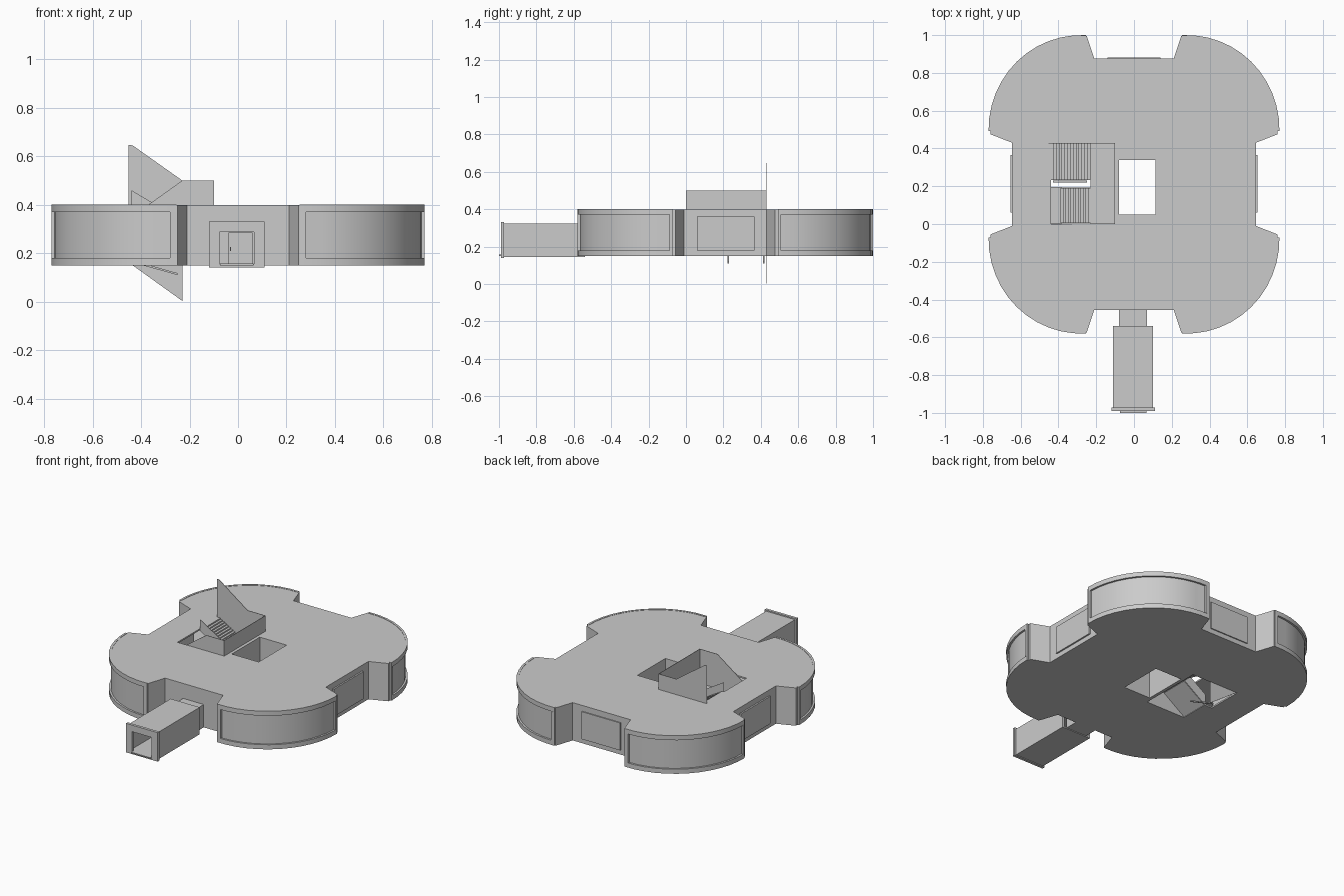
import bpy, bmesh, math
from mathutils import Vector

if "Cube" in bpy.data.objects:
    bpy.data.objects.remove(bpy.data.objects["Cube"])

CY = 0.21  # centre line of the four-lobed building


def finish(name, bm, smooth=False):
    bmesh.ops.recalc_face_normals(bm, faces=bm.faces)
    me = bpy.data.meshes.new(name)
    bm.to_mesh(me)
    bm.free()
    ob = bpy.data.objects.new(name, me)
    bpy.context.collection.objects.link(ob)
    if smooth:
        bpy.ops.object.select_all(action='DESELECT')
        ob.select_set(True)
        bpy.context.view_layer.objects.active = ob
        bpy.ops.object.shade_smooth_by_angle(angle=math.radians(25))
    return ob


def extrude(name, pts, vec, smooth=False):
    bm = bmesh.new()
    f = bm.faces.new([bm.verts.new(p) for p in pts])
    r = bmesh.ops.extrude_face_region(bm, geom=[f])
    vs = [g for g in r['geom'] if isinstance(g, bmesh.types.BMVert)]
    bmesh.ops.translate(bm, verts=vs, vec=Vector(vec))
    return finish(name, bm, smooth)


def box(name, x0, x1, y0, y1, z0, z1):
    return extrude(name, [(x0, y0, z0), (x1, y0, z0), (x1, y1, z0), (x0, y1, z0)], (0, 0, z1 - z0))


def side_panel(name, y0, y1, pts):
    return extrude(name, [(x, y0, z) for x, z in pts], (0, y1 - y0, 0))


def cut(ob, cutter):
    cutter.hide_render = True
    cutter.hide_viewport = True
    m = ob.modifiers.new('cut', 'BOOLEAN')
    m.operation = 'DIFFERENCE'
    m.solver = 'EXACT'
    m.object = cutter


def arc(off, n=11, a0=0, a1=90):
    """Quarter lobe relative to the building centre."""
    out = []
    for i in range(n + 1):
        a = math.radians(a0 + (a1 - a0) * i / n)
        out.append((0.28 + (0.49 - off) * math.cos(a), 0.29 + (0.50 - off) * math.sin(a)))
    return out


def outline(off, z):
    q = ([(0.645 - off, 0.22 + off), (0.76 - off, 0.265 + off)] + arc(off + 0.012)
         + [(0.25 + off, 0.785 - off), (0.21 + off, 0.665 - off)])
    pts = []
    for sx, sy in ((1, 1), (-1, 1), (-1, -1), (1, -1)):
        seq = q if sx * sy > 0 else q[::-1]
        pts += [(sx * x, CY + sy * y, z) for x, y in seq]
    return pts


# Hollow building shell with stair well and atrium openings
shell = extrude('building_shell', outline(0, 0.15), (0, 0, 0.248), True)
cut(shell, extrude('interior_cutter', outline(0.015, 0.16), (0, 0, 0.228)))
cut(shell, box('stairwell_cutter', -0.44, -0.10, 0.0, 0.43, 0.1, 0.5))
cut(shell, box('atrium_cutter', -0.08, 0.115, 0.05, 0.34, 0.1, 0.5))

# Atrium lining walls
for i, (x0, x1, y0, y1) in enumerate(((-0.09, -0.08, 0.04, 0.35), (0.115, 0.125, 0.04, 0.35),
                                      (-0.08, 0.115, 0.04, 0.05), (-0.08, 0.115, 0.34, 0.35))):
    box(f'atrium_wall_{i}', x0, x1, y0, y1, 0.152, 0.396)


# Raised window frames round each lobe
def band(name, sx, sy, z0, z1, a0=-1, a1=93, n=12):
    pts = arc(0, n, a0, a1) + arc(0.014, n, a0, a1)[::-1]
    extrude(name, [(sx * x, CY + sy * y, z0) for x, y in pts], (0, 0, z1 - z0), True)


for i, (sx, sy) in enumerate(((1, 1), (-1, 1), (-1, -1), (1, -1))):
    band(f'lobe_top_frame_{i}', sx, sy, 0.37, 0.40)
    band(f'lobe_bottom_frame_{i}', sx, sy, 0.15, 0.18)
    band(f'lobe_side_post_{i}', sx, sy, 0.18, 0.37, -1, 1, 1)
    band(f'lobe_end_post_{i}', sx, sy, 0.18, 0.37, 90, 93, 1)

# Window panels in the recessed walls
for s in (-1, 1):
    a, b = sorted((s * 0.643, s * 0.655))
    box('side_window', a, b, 0.06, 0.365, 0.18, 0.36)
box('back_window', -0.14, 0.14, 0.87, 0.882, 0.18, 0.36)


# Entrance tunnel: hollow tubes
def tube(name, x0, x1, y0, y1, z0, z1, t, b):
    ob = box(name, x0, x1, y0, y1, z0, z1)
    cut(ob, box(name + '_cutter', x0 + t, x1 - t, y0 - 0.1, y1 + 0.1, z0 + b, z1 - t))


tube('tunnel', -0.11, 0.10, -0.975, -0.54, 0.145, 0.322, 0.012, 0.01)
tube('tunnel_end_frame', -0.12, 0.11, -0.99, -0.972, 0.14, 0.33, 0.043, 0.015)
box('tunnel_connector', -0.08, 0.07, -0.542, -0.45, 0.15, 0.30)
box('tunnel_door', -0.04, 0.06, -0.556, -0.54, 0.155, 0.285)
box('door_handle', -0.033, -0.028, -0.566, -0.554, 0.21, 0.225)
box('threshold', -0.075, 0.065, -1.0, -0.985, 0.15, 0.157)


# Switchback stairs
def flight(name, y0, y1, xa, za, xb, zb, n):
    top = []
    for i in range(n):
        x, x2 = xa + (xb - xa) * i / n, xa + (xb - xa) * (i + 1) / n
        z = za + (zb - za) * (i + (1 if zb > za else 0)) / n
        top += [(x, z), (x2, z)]
    side_panel(name, y0, y1, top + [(xb, zb - 0.015), (xa, za - 0.015)])


flight('upper_stairs', 0.235, 0.427, -0.23, 0.275, -0.44, 0.398, 14)
flight('lower_stairs', 0.004, 0.19, -0.23, 0.275, -0.39, 0.165, 12)
box('stair_lower_floor', -0.44, -0.385, 0.0, 0.195, 0.15, 0.16)
box('stair_landing', -0.23, -0.10, 0.0, 0.43, 0.262, 0.275)
box('landing_wall', -0.103, -0.10, 0.0, 0.43, 0.2, 0.5)
side_panel('upper_stair_wall', 0.427, 0.43,
           [(-0.452, 0.647), (-0.435, 0.645), (-0.23, 0.5), (-0.10, 0.5), (-0.10, 0.15),
            (-0.23, 0.15), (-0.23, 0.003), (-0.435, 0.15), (-0.452, 0.16)])
side_panel('lower_stair_wall', 0.0, 0.003,
           [(-0.10, 0.5), (-0.23, 0.5), (-0.44, 0.35), (-0.44, 0.15), (-0.10, 0.15)])
side_panel('centre_rail_wall', 0.232, 0.235,
           [(-0.44, 0.46), (-0.23, 0.335), (-0.23, 0.26), (-0.44, 0.385)])
side_panel('lower_rail_wall', 0.192, 0.195,
           [(-0.23, 0.335), (-0.23, 0.26), (-0.39, 0.15), (-0.39, 0.225)])
for y in (0.225, 0.415):
    side_panel('under_rail', y - 0.004, y + 0.004,
               [(-0.43, 0.16), (-0.25, 0.11), (-0.25, 0.118), (-0.40, 0.16)])
